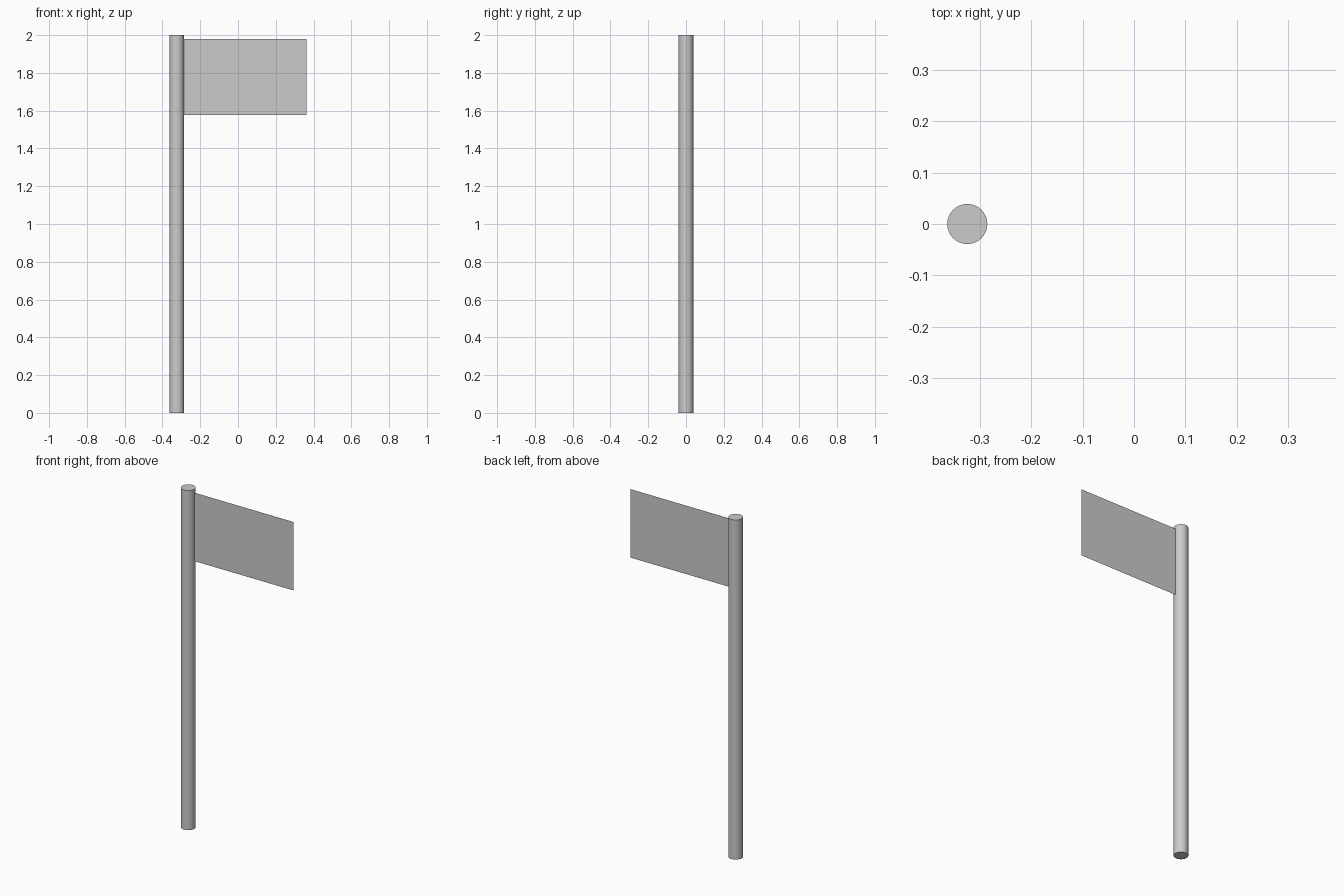
import bpy
import math

if "Cube" in bpy.data.objects:
    bpy.data.objects.remove(bpy.data.objects["Cube"])

POLE_X, POLE_R, HEIGHT = -0.324, 0.039, 2.0
FLAG_RIGHT, FLAG_BOTTOM, FLAG_TOP = 0.363, 1.577, 1.98

# Round pole with flat caps
bpy.ops.mesh.primitive_cylinder_add(vertices=32, radius=POLE_R, depth=HEIGHT,
                                    location=(POLE_X, 0, HEIGHT / 2))
bpy.context.object.name = "pole"
bpy.ops.object.shade_smooth_by_angle(angle=math.radians(30))

# Paper-thin flag, a single sheet starting at the pole's surface
left = POLE_X + POLE_R
mesh = bpy.data.meshes.new("flag")
mesh.from_pydata([(left, 0, FLAG_BOTTOM), (FLAG_RIGHT, 0, FLAG_BOTTOM),
                  (FLAG_RIGHT, 0, FLAG_TOP), (left, 0, FLAG_TOP)],
                 [], [(0, 1, 2, 3)])
flag = bpy.data.objects.new("flag", mesh)
bpy.context.collection.objects.link(flag)
